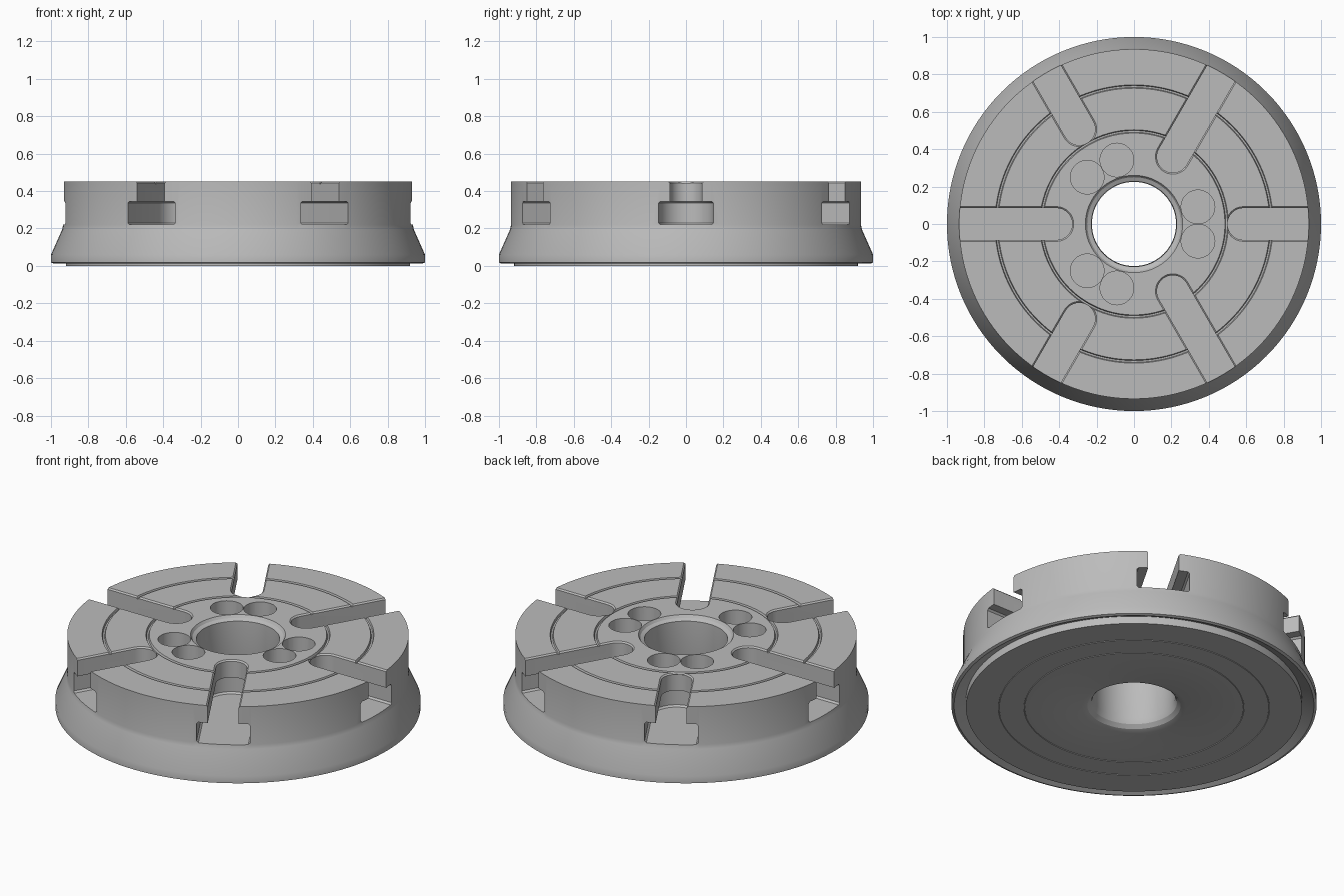
import bpy, bmesh
from math import sin, cos, pi, radians
from mathutils import Matrix, Vector

cube = bpy.data.objects.get("Cube")
if cube:
    bpy.data.objects.remove(cube, do_unlink=True)

steel = bpy.data.materials.new("machined steel grey")
GREY = (0.5, 0.5, 0.5, 1)
steel.use_nodes = True
steel.diffuse_color = GREY
steel.node_tree.nodes["Principled BSDF"].inputs["Base Color"].default_value = GREY

SEGMENTS = 128
TOP = 0.45


def make_object(name, bm):
    bmesh.ops.recalc_face_normals(bm, faces=bm.faces)
    mesh = bpy.data.meshes.new(name)
    bm.to_mesh(mesh)
    bm.free()
    mesh.materials.append(steel)
    obj = bpy.data.objects.new(name, mesh)
    bpy.context.collection.objects.link(obj)
    return obj


def skin(bm, rings, cap):
    """Join rings of points with quads, capping the ends or closing the loop."""
    rows = [[bm.verts.new(p) for p in ring] for ring in rings]
    pairs = list(zip(rows, rows[1:])) + ([] if cap else [(rows[-1], rows[0])])
    for a, b in pairs:
        for i in range(len(a)):
            j = (i + 1) % len(a)
            bm.faces.new((a[i], a[j], b[j], b[i]))
    if cap:
        bm.faces.new(rows[0][::-1])
        bm.faces.new(rows[-1])


def circle(r, z, count, centre=(0, 0)):
    return [Vector((centre[0] + r * cos(2 * pi * i / count),
                    centre[1] + r * sin(2 * pi * i / count), z)) for i in range(count)]


def groove(r, z, half, depth):
    """Profile points of a thin ring groove, running inwards on top."""
    return [(r + half, z), (r + half / 2, z - depth), (r - half / 2, z - depth), (r - half, z)]


# Turned body: underside, flared rim, wall, grooved top and bore
profile = [(0.285, 0), *groove(0.60, 0, 0.003, -0.004)[::-1],
           *groove(0.74, 0, 0.003, -0.004)[::-1],
           (0.92, 0), (0.92, 0.045), (0.985, 0.012), (1.0, 0.018), (1.0, 0.06),
           (0.94, 0.195), (0.935, 0.22), (0.935, TOP),
           *groove(0.735, TOP, 0.009, 0.012), *groove(0.495, TOP, 0.009, 0.012),
           (0.26, TOP), (0.25, TOP - 0.015), (0.228, TOP - 0.025),
           (0.225, 0.06), (0.235, 0.03), (0.255, 0.01)]
bm = bmesh.new()
skin(bm, [circle(r, z, SEGMENTS) for r, z in profile], cap=False)
body = make_object("slotted_table", bm)


def slot_outline(inner, half, z, turn):
    """Outline of a slot with a round inner end, open past the rim."""
    arc = [Vector((inner + half * cos(a), half * sin(a), z))
           for a in (pi / 2 + pi * i / 16 for i in range(17))]
    outer = [Vector((1.1, -half, z)), Vector((1.1, half, z))]
    return [turn @ p for p in arc + outer]


# T-shaped slot cutters, alternately short and long, and paired blind holes
t_section = [(0.22, 0.137), (0.23, 0.147), (0.335, 0.147), (0.345, 0.137),
             (0.345, 0.085), (TOP - 0.008, 0.085), (TOP + 0.01, 0.103)]
bm = bmesh.new()
for i in range(6):
    turn = Matrix.Rotation(radians(60 * i), 3, 'Z')
    inner = 0.415 if i % 2 else 0.585
    skin(bm, [slot_outline(inner, half, z, turn) for z, half in t_section], cap=True)
    if i % 2 == 0:
        for side in (-15, 15):
            angle = radians(60 * i + side)
            centre = (0.354 * cos(angle), 0.354 * sin(angle))
            skin(bm, [circle(0.09, z, 40, centre) for z in (0.2, TOP + 0.05)], cap=True)
cutter = make_object("slot_and_hole_cutter", bm)
cutter.hide_render = True

# Cut the slots and holes, then drop the cutter
bpy.ops.object.select_all(action='DESELECT')
body.select_set(True)
bpy.context.view_layer.objects.active = body
cut = body.modifiers.new("cut", 'BOOLEAN')
cut.operation = 'DIFFERENCE'
cut.solver = 'EXACT'
cut.object = cutter
bpy.ops.object.modifier_apply(modifier=cut.name)
bpy.data.objects.remove(cutter, do_unlink=True)
bpy.ops.object.shade_smooth_by_angle(angle=radians(25))
